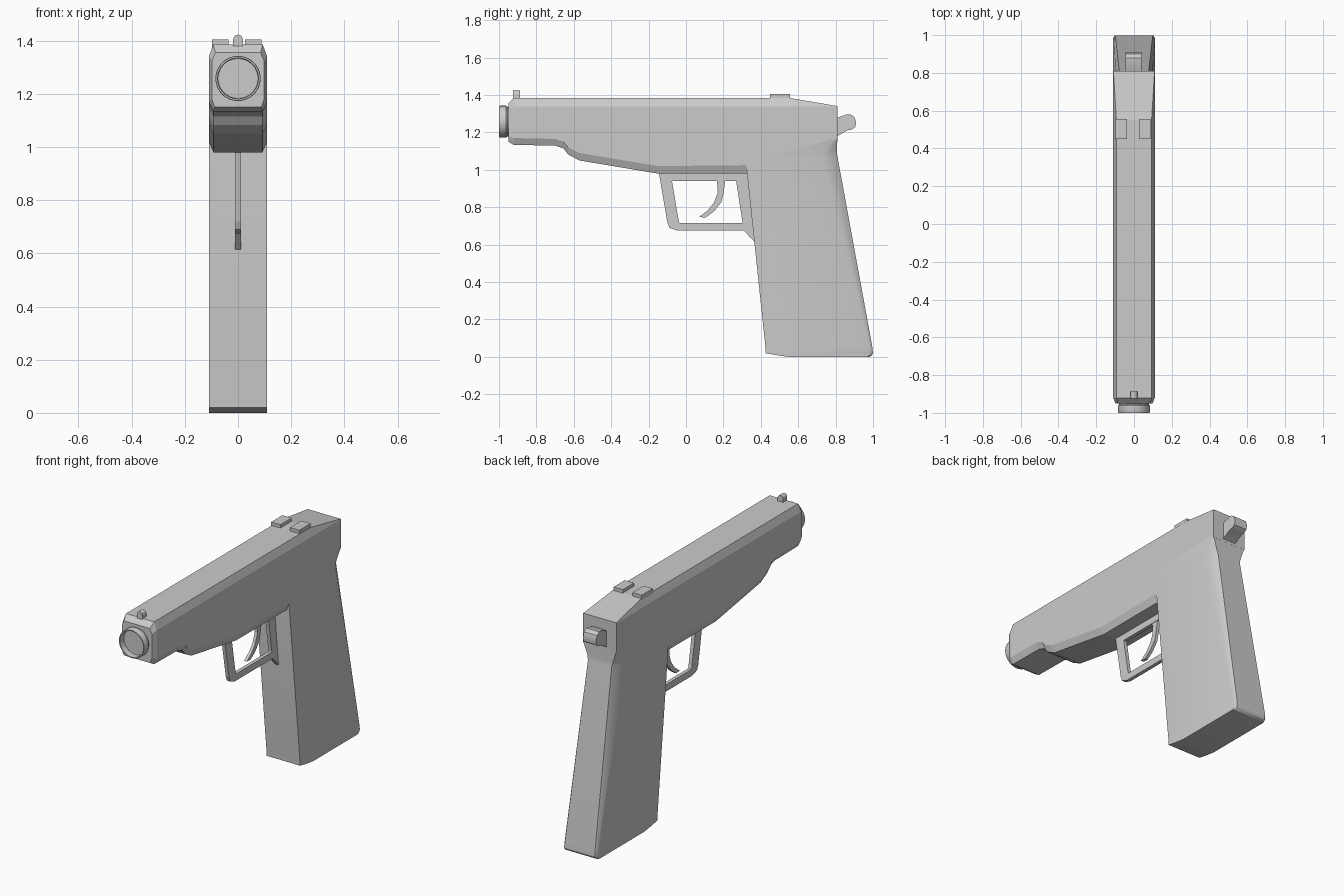
import bpy, bmesh, math

W = 0.11  # half width of the body


def finish(bm, name, angle=None):
    bmesh.ops.recalc_face_normals(bm, faces=bm.faces)
    me = bpy.data.meshes.new(name)
    bm.to_mesh(me)
    bm.free()
    ob = bpy.data.objects.new(name, me)
    bpy.context.collection.objects.link(ob)
    if angle:
        bpy.ops.object.select_all(action='DESELECT')
        ob.select_set(True)
        bpy.context.view_layer.objects.active = ob
        bpy.ops.object.shade_smooth_by_angle(angle=math.radians(angle))
    return ob


def loft(name, rings, angle=None):
    """Skin closed rings of equal length and cap both ends."""
    bm = bmesh.new()
    vs = [[bm.verts.new(p) for p in r] for r in rings]
    n = len(rings[0])
    for a, b in zip(vs, vs[1:]):
        for i in range(n):
            j = (i + 1) % n
            bm.faces.new((a[i], a[j], b[j], b[i]))
    bm.faces.new(vs[0])
    bm.faces.new(vs[-1])
    return finish(bm, name, angle)


def slab(name, pts, x0, x1, angle=None):
    """Extrude a side (y, z) profile across x."""
    return loft(name, [[(x, y, z) for y, z in pts] for x in (x0, x1)], angle)


# Slide and frame: y, half width, top half width, bottom half width, top z, upper edge z, lower edge z, bottom z
slide_sections = [
    (-0.95, 0.098, 0.085, 0.088, 1.355, 1.325, 1.18, 1.150),
    (-0.92, W, 0.093, 0.092, 1.385, 1.340, 1.17, 1.133),
    (-0.70, W, 0.093, 0.092, 1.385, 1.340, 1.165, 1.130),
    (-0.655, W, 0.093, 0.092, 1.385, 1.340, 1.15, 1.115),
    (-0.63, W, 0.093, 0.092, 1.385, 1.340, 1.12, 1.082),
    (-0.57, W, 0.093, 0.092, 1.385, 1.340, 1.09, 1.050),
    (-0.15, W, 0.093, 0.092, 1.385, 1.340, 1.02, 0.980),
    (0.33, W, 0.093, 0.092, 1.385, 1.340, 1.025, 0.980),
    (0.55, W, 0.093, 0.092, 1.385, 1.340, 1.10, 1.070),
    (0.81, W, 0.109, 0.109, 1.341, 1.337, 1.17, 1.165),
]
slide = loft("slide_and_frame", [
    [(s * w, y, z) for s, w, z in (
        (-1, wb, zb), (1, wb, zb), (1, w, zl), (1, w, zu),
        (1, wt, zt), (-1, wt, zt), (-1, w, zu), (-1, w, zl))]
    for y, w, wt, wb, zt, zu, zl, zb in slide_sections])

# Grip: z, front y, back y, back chamfer length, half width of the back strap
grip_sections = [
    (0.0, 0.55, 0.98, 0.012, 0.100),
    (0.008, 0.49, 0.993, 0.013, 0.100),
    (0.02, 0.426, 0.999, 0.014, 0.100),
    (0.05, 0.425, 0.997, 0.018, 0.099),
    (1.07, 0.317, 0.81, 0.085, 0.078),
    (1.10, 0.321, 0.806, 0.065, 0.085),
    (1.17, 0.322, 0.81, 0.003, 0.108),
    (1.19, 0.325, 0.808, 0.002, 0.108),
]
rings = []
for z, yf, yb, c, wb in grip_sections:
    half = [(W, yf), (W, yb - c), (wb + 0.6 * (W - wb), yb - 0.4 * c), (wb, yb)]
    rings.append([(x, y, z) for x, y in half] + [(-x, y, z) for x, y in reversed(half)])
grip = loft("grip", rings, 25)

# Trigger guard: outer and inner outlines bridged into a flat ring
outer = [(-0.145, 0.985), (-0.10, 0.72), (-0.088, 0.69), (-0.045, 0.675),
         (0.31, 0.675), (0.37, 0.61), (0.37, 0.715), (0.34, 0.985)]
inner = [(-0.075, 0.94), (-0.042, 0.745), (-0.037, 0.72), (-0.034, 0.715),
         (0.290, 0.715), (0.300, 0.715), (0.302, 0.720), (0.268, 0.94)]
bm = bmesh.new()
v = {(k, s): [bm.verts.new((s * 0.011, y, z)) for y, z in p]
     for k, p in (("o", outer), ("i", inner)) for s in (-1, 1)}
for i in range(len(outer)):
    j = (i + 1) % len(outer)
    for a, b in ((("o", 1), ("i", 1)), (("o", -1), ("i", -1)),
                 (("o", 1), ("o", -1)), (("i", 1), ("i", -1))):
        bm.faces.new((v[a][i], v[a][j], v[b][j], v[b][i]))
finish(bm, "trigger_guard")

# Trigger blade
slab("trigger", [(0.165, 0.95), (0.21, 0.95), (0.202, 0.88), (0.188, 0.825),
                 (0.15, 0.778), (0.105, 0.745), (0.07, 0.748), (0.115, 0.782),
                 (0.15, 0.825), (0.17, 0.88)], -0.009, 0.009)

# Muzzle: turned ring with a shallow recess
profile = [(0.079, -0.94), (0.079, -0.955), (0.085, -0.962), (0.085, -0.995), (0.083, -1.0),
           (0.077, -1.0), (0.075, -0.965)]
loft("muzzle", [[(r * math.cos(a), y, 1.258 + r * math.sin(a))
                 for a in (i * math.tau / 32 for i in range(32))]
                for r, y in profile], 35)

# Hammer with a rounded spur
slab("hammer", [(0.80, 1.275), (0.855, 1.295), (0.88, 1.297), (0.9, 1.283),
                (0.91, 1.255), (0.905, 1.228), (0.885, 1.215), (0.865, 1.212),
                (0.80, 1.175)], -0.045, 0.041, 35)

# Rear sight posts
for side, x0 in (("left", -0.097), ("right", 0.027)):
    slab("rear_sight_" + side, [(0.45, 1.375), (0.555, 1.375), (0.555, 1.405), (0.45, 1.405)],
         x0, x0 + 0.061)

# Front sight with a rounded top
arch = [(-0.018, 1.375), (0.018, 1.375)] + [
    (0.018 * math.cos(a), 1.405 + 0.018 * math.sin(a))
    for a in (i * math.pi / 6 for i in range(7))]
loft("front_sight", [[(x, y, z) for x, z in arch] for y in (-0.925, -0.887)], 35)
